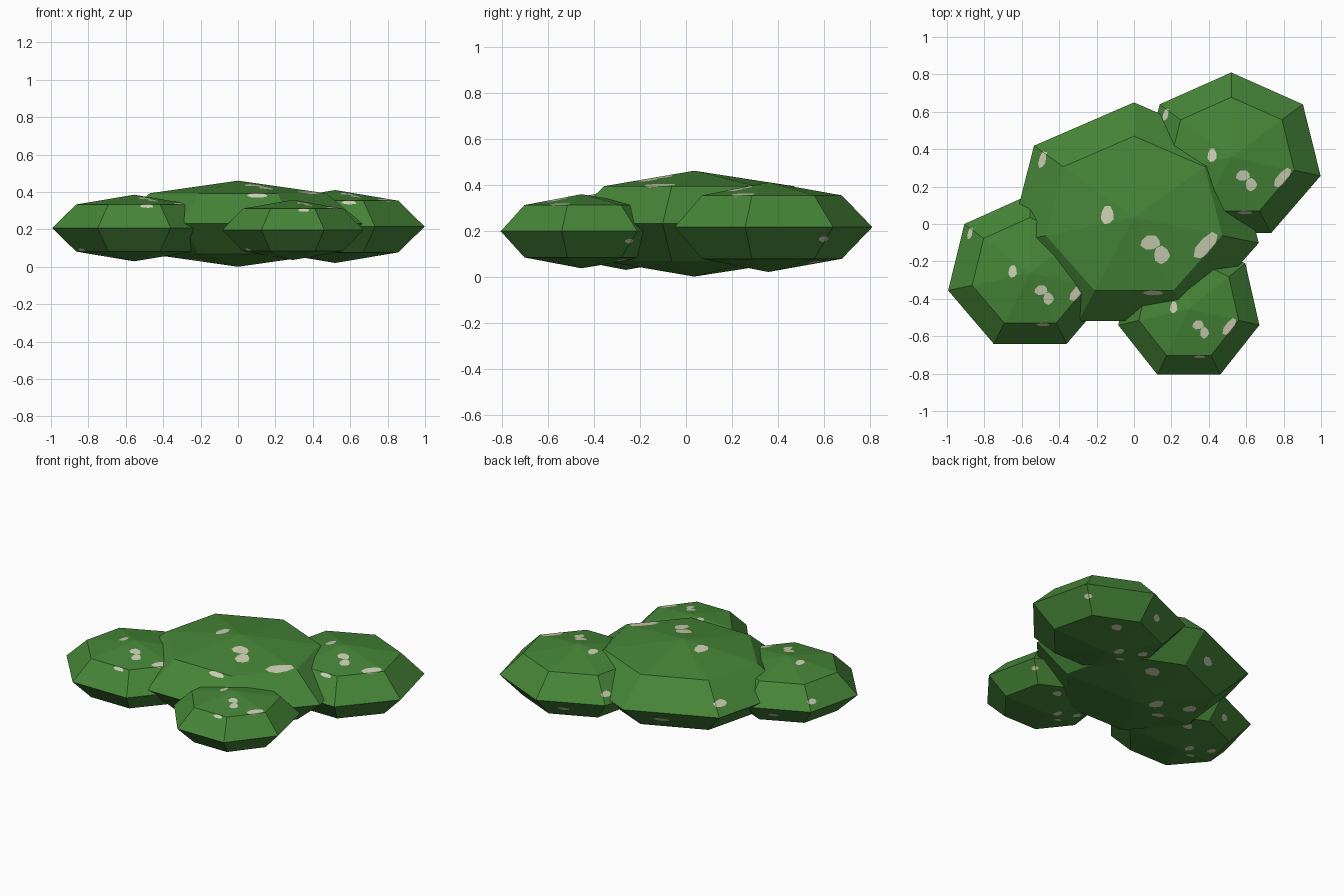
import bpy, bmesh, math
from mathutils import Vector, Matrix

cube = bpy.data.objects.get("Cube")
if cube:
    bpy.data.objects.remove(cube, do_unlink=True)


def material(name, rgb):
    mat = bpy.data.materials.new(name)
    mat.use_nodes = True
    mat.diffuse_color = (*rgb, 1)
    mat.node_tree.nodes["Principled BSDF"].inputs["Base Color"].default_value = (*rgb, 1)
    return mat


leaf_green = material("leaf green", (0.061, 0.235, 0.039))
pale_spot = material("pale spot", (0.61, 0.63, 0.456))

# Spots on a unit lobe: centre, half width, half height, tilt in degrees
SPOTS = [
    ((-.21, .02, .91), .055, .08, 0),
    ((.13, -.22, .89), .08, .065, 0),
    ((.22, -.33, .84), .065, .08, 20),
    ((.56, -.25, .73), .065, .13, -25),
    ((.15, -.655, .655), .08, .05, 0),
    ((-.73, .51, .25), .08, .07, 0),
    ((.70, .54, -.27), .065, .055, 0),
    ((.17, .45, -.79), .07, .06, 0),
    ((-.25, .76, -.38), .07, .08, 0),
    ((-.17, .06, -.93), .07, .07, 0),
    ((-.62, -.27, -.66), .06, .05, 0),
    ((-.33, -.13, -.85), .07, .04, 0),
    ((-.51, .12, -.78), .07, .06, 0),
]


def cut_spot(bm, centre, wide, high, tilt, sides=8):
    """Cut a cone-shaped outline into the lobe surface and colour its inside."""
    c = Vector(centre)
    n = c.normalized()
    turn = Matrix.Rotation(math.radians(tilt), 3, n)
    across = turn @ Vector((0, 1, 0)).cross(n).normalized()
    up = n.cross(across)
    rim = []
    for i in range(sides):
        a = math.tau * (i + .5) / sides
        grow = 1.08 if i % 3 else .95
        rim.append(c + grow * (across * math.cos(a) * wide + up * math.sin(a) * high))
    planes = [rim[i].cross(rim[(i + 1) % sides]).normalized() for i in range(sides)]

    def inside(face, margin=-1e-5):
        p = face.calc_center_median()
        return p.dot(n) > 0 and all(p.dot(q) > margin for q in planes)

    # Only faces that reach the inner side of every earlier plane are cut
    region = [f for f in bm.faces if any(v.co.dot(n) > .2 for v in f.verts)]
    for q in planes:
        geom = set(region)
        for f in region:
            geom.update(f.edges)
            geom.update(f.verts)
        out = bmesh.ops.bisect_plane(bm, geom=list(geom), dist=1e-6,
                                     plane_co=(0, 0, 0), plane_no=q)
        faces = {g for g in out["geom"] if isinstance(g, bmesh.types.BMFace)}
        region = [f for f in faces if f.calc_center_median().dot(q) > 0]
    for f in region:
        if inside(f):
            f.material_index = 1


# One faceted seven-sided lobe with a point of its rim towards the back
bm = bmesh.new()
bmesh.ops.create_uvsphere(bm, u_segments=7, v_segments=4, radius=1)
rim_vert = next(v for v in bm.verts if abs(v.co.z) < .01)
spin = math.pi / 2 - math.atan2(rim_vert.co.y, rim_vert.co.x)
bmesh.ops.rotate(bm, verts=bm.verts, cent=(0, 0, 0), matrix=Matrix.Rotation(spin, 3, "Z"))
for spot in SPOTS:
    cut_spot(bm, *spot)
for f in bm.faces:
    f.smooth = False

# Four flattened foliage lobes: centre and radii
LOBES = {
    "main_foliage": ((0, .035, .23), (.684, .615, .23)),
    "left_foliage": ((.52, .358, .215), (.49, .452, .195)),
    "right_foliage": ((-.555, -.262, .207), (.45, .42, .178)),
    "front_foliage": ((.293, -.454, .197), (.387, .39, .161)),
}
for name, (centre, radii) in LOBES.items():
    mesh = bpy.data.meshes.new(name)
    bm.to_mesh(mesh)
    mesh.transform(Matrix.Diagonal((*radii, 1)))
    mesh.materials.append(leaf_green)
    mesh.materials.append(pale_spot)
    lobe = bpy.data.objects.new(name, mesh)
    lobe.location = centre
    bpy.context.collection.objects.link(lobe)
bm.free()
